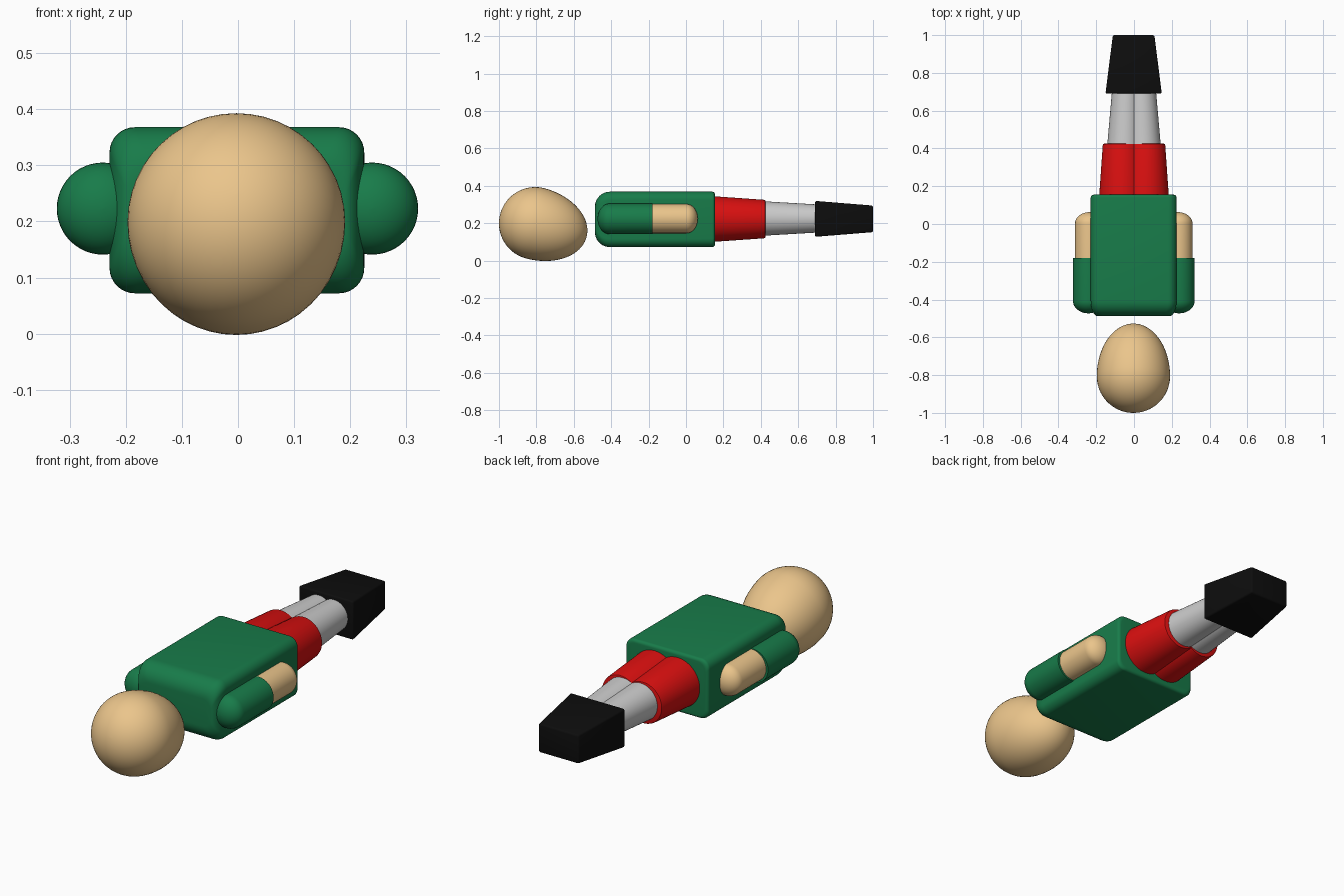
import bpy, bmesh
from math import sin, cos, pi, radians

if "Cube" in bpy.data.objects:
    bpy.data.objects.remove(bpy.data.objects["Cube"])


def paint(name, rgb):
    m = bpy.data.materials.new(name)
    m.diffuse_color = (*rgb, 1)
    m.use_nodes = True
    m.node_tree.nodes["Principled BSDF"].inputs["Base Color"].default_value = m.diffuse_color
    return m


SKIN = paint("skin", (0.83, 0.56, 0.26))
GREEN = paint("green", (0.009, 0.2, 0.068))
RED = paint("red", (0.7, 0.005, 0.005))
BLACK = paint("black", (0.004, 0.004, 0.004))


def finish(name, bm, mat, loc, angle=40):
    bmesh.ops.remove_doubles(bm, verts=bm.verts, dist=1e-5)
    bmesh.ops.recalc_face_normals(bm, faces=bm.faces)
    me = bpy.data.meshes.new(name)
    bm.to_mesh(me)
    bm.free()
    ob = bpy.data.objects.new(name, me)
    bpy.context.collection.objects.link(ob)
    ob.location = loc
    if mat:
        me.materials.append(mat)
    bpy.ops.object.select_all(action='DESELECT')
    ob.select_set(True)
    bpy.context.view_layer.objects.active = ob
    bpy.ops.object.shade_smooth_by_angle(angle=radians(angle))
    return ob


def loft(name, rings, mat, loc=(0, 0, 0)):
    """Skin a list of point rings, closing both ends."""
    bm = bmesh.new()
    loops = [[bm.verts.new(p) for p in r] for r in rings]
    n = len(loops[0])
    for a, b in zip(loops, loops[1:]):
        for i in range(n):
            j = (i + 1) % n
            bm.faces.new((a[i], a[j], b[j], b[i]))
    bm.faces.new(loops[0])
    bm.faces.new(loops[-1])
    return finish(name, bm, mat, loc)


def circle(y, r, x=0, n=48):
    r = max(r, 1e-4)
    return [(x + r * cos(2 * pi * i / n), y, r * sin(2 * pi * i / n)) for i in range(n)]


def rounded_rect(y, w, h, r, seg=8):
    pts = []
    for q, (sx, sz) in enumerate([(1, 1), (-1, 1), (-1, -1), (1, -1)]):
        for k in range(seg + 1):
            a = (q + k / seg) * pi / 2
            pts.append((sx * (w - r) + r * cos(a), y, sz * (h - r) + r * sin(a)))
    return pts


QUARTER = [k / 10 * pi / 2 for k in range(11)]

# Egg-shaped head, pointed end tilted down towards the neck
B, L = 0.194, 0.284
egg = []
for k in range(41):
    a = pi * k / 40
    c = -cos(a)
    egg.append(circle(c * (B if c < 0 else L), B * sin(a)))
head = loft("head", egg, SKIN, (-0.003, -0.806, 0.199))
head.rotation_euler.x = radians(-15)

# Torso: rounded block, softer at the shoulders than at the waist
W, H, Y0, Y1 = 0.227, 0.148, -0.487, 0.155
body = []
for a in QUARTER:
    s = 1 - sin(a)
    body.append(rounded_rect(Y0 + 0.08 * (1 - cos(a)), W - 0.035 * s, H - 0.08 * s, 0.045))
for a in QUARTER[::2]:
    s = 1 - cos(a)
    body.append(rounded_rect(Y1 - 0.015 * (1 - sin(a)), W - 0.015 * s, H - 0.015 * s, 0.045))
loft("torso", body, GREEN, (-0.002, 0, 0.22))

for side, tag in ((-1, "left"), (1, "right")):
    # Sleeve with domed shoulder
    R = 0.082
    rings = [circle(-0.473 + 0.065 * (1 - cos(a)), R * sin(a)) for a in QUARTER]
    rings.append(circle(-0.18, R))
    loft(tag + "_sleeve", rings, GREEN, (side * 0.24 - 0.001, 0, 0.223))

    # Forearm with domed hand end
    R = 0.078
    rings = [circle(-0.25, R)]
    rings += [circle(0.063 - 0.06 * (1 - sin(a)), R * cos(a)) for a in QUARTER]
    loft(tag + "_forearm", rings, SKIN, (side * 0.233 - 0.001, 0, 0.224))

    # Shorts leg, lower edge slightly eased
    loft(tag + "_shorts",
         [circle(0.13, 0.123, side * 0.0625), circle(0.416, 0.103, side * 0.0625),
          circle(0.423, 0.101, side * 0.0625), circle(0.425, 0.096, side * 0.0625)],
         RED, (0, 0, 0.222))

    # Lower leg, narrowing and converging towards the shoe
    loft(tag + "_lower_leg",
         [circle(0.38, 0.094, side * 0.051), circle(0.72, 0.074, side * 0.041)],
         None, (0, 0, 0.225))

# Shoe block: tapered box covering both feet
bm = bmesh.new()
bmesh.ops.create_cube(bm, size=2)
for v in bm.verts:
    toe = v.co.y > 0
    w, h = (0.11, 0.071) if toe else (0.149, 0.096)
    v.co = (v.co.x * w, 1.0 if toe else 0.69, v.co.z * h)
bmesh.ops.bevel(bm, geom=bm.edges[:], offset=0.009, segments=3, profile=0.5, affect='EDGES')
finish("shoes", bm, BLACK, (-0.002, 0, 0.223))
